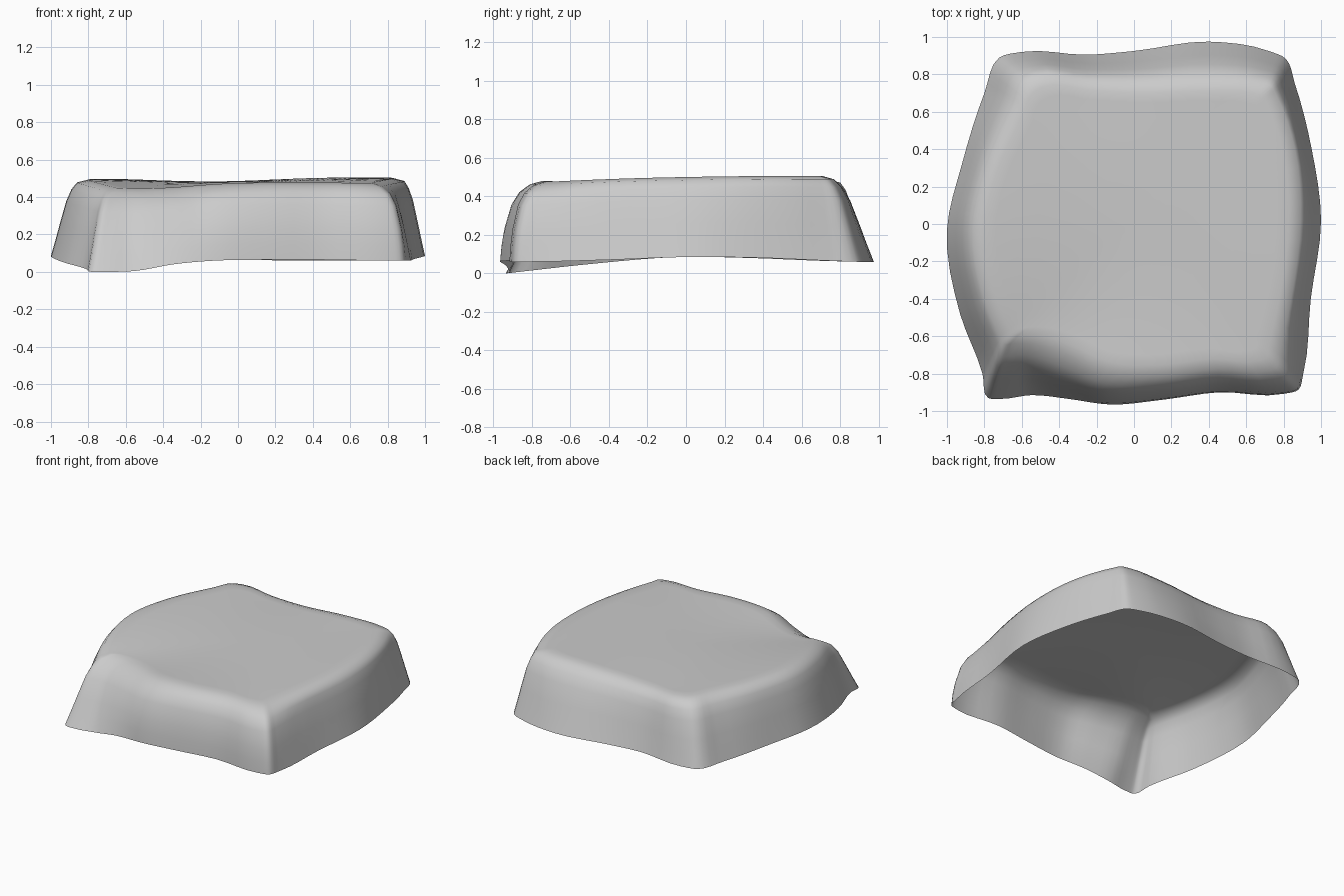
import bpy, bmesh
from mathutils import Vector

if "Cube" in bpy.data.objects:
    bpy.data.objects.remove(bpy.data.objects["Cube"])

# Bottom rim, counter-clockwise from the front left corner
rim = [(-.78,-.93,0), (-.71,-.935,0), (-.55,-.915,.005), (-.35,-.935,.04),
       (-.13,-.965,.06), (.15,-.94,.065), (.45,-.9,.065), (.80,-.908,.06),
       (.88,-.885,.06), (.905,-.80,.06), (.945,-.4,.07), (1,.02,.085),
       (.95,.4,.08), (.86,.75,.065), (.81,.885,.06), (.72,.925,.06),
       (.4,.975,.06), (0,.925,.065), (-.25,.905,.07), (-.6,.92,.06),
       (-.72,.89,.06), (-.8,.70,.065), (-.92,.32,.08), (-1,-.03,.085),
       (-.93,-.48,.05), (-.81,-.80,.015)]
# Matching rounded shoulder where the wall turns into the top
shoulder = [(-.69,-.645,.43), (-.65,-.64,.43), (-.53,-.645,.43), (-.37,-.69,.44),
            (-.15,-.79,.46), (.15,-.81,.468), (.45,-.775,.468), (.72,-.785,.46),
            (.76,-.77,.46), (.775,-.70,.465), (.84,-.4,.48), (.89,.02,.49),
            (.86,.4,.495), (.76,.69,.495), (.735,.735,.495), (.67,.755,.495),
            (.4,.765,.493), (0,.755,.475), (-.25,.77,.47), (-.52,.79,.48),
            (-.58,.755,.485), (-.64,.63,.487), (-.79,.3,.488), (-.86,-.03,.485),
            (-.80,-.40,.465), (-.715,-.60,.44)]


def smooth_loop(points, steps=4):
    """Closed spline through the points, with chord-length tangents."""
    p = [Vector(q) for q in points]
    n = len(p)
    d = [(p[(i + 1) % n] - p[i]).length for i in range(n)]
    tan = [((p[i] - p[i - 1]) / d[i - 1] * d[i]
            + (p[(i + 1) % n] - p[i]) / d[i] * d[i - 1]) / (d[i] + d[i - 1])
           for i in range(n)]
    out = []
    for i in range(n):
        j = (i + 1) % n
        for k in range(steps):
            t = k / steps
            out.append(p[i] * (2*t**3 - 3*t*t + 1) + p[j] * (3*t*t - 2*t**3)
                       + tan[i] * d[i] * (t**3 - 2*t*t + t)
                       + tan[j] * d[i] * (t**3 - t*t))
    return out


low, high = smooth_loop(rim), smooth_loop(shoulder)
n = len(low)
span = [(high[(i + 1) % n] - high[i - 1]).length for i in range(n)]


def top_height(q):
    """Smooth surface spanned by the shoulder loop, sagging at the middle."""
    total = weight = 0
    for p, s in zip(high, span):
        w = s / ((p.x - q.x)**2 + (p.y - q.y)**2 + .012)**1.5
        total += w * p.z
        weight += w
    sag = max(0, 1 - q.x**2 / .8) * max(0, 1 - q.y**2 / .7)
    return total / weight + .012 - .008 * sag


rings = []
# Wall: horizontal and vertical fractions; the front wall bulges more
for h, v in [(0, 0), (.17, .21), (.34, .43), (.58, .73), (.78, .89), (1, .985)]:
    ring = []
    for a, b in zip(low, high):
        front = max(0, min(1, (-a.y - .6) / .3)) * max(0, min(1, (a.x + .6) / .4))
        q = a.lerp(b, h - .9 * front * h * (1 - h))
        q.z = a.z + (b.z - a.z) * v
        ring.append(q)
    rings.append(ring)

# Top: rings closing on the centre
centre = Vector((0, 0, 0))
centre.z = top_height(centre)
for s in (.07, .14, .25, .4, .6, .8):
    ring = [b.lerp(centre, s) for b in high]
    for q in ring:
        q.z = top_height(q)
    rings.append(ring)

bm = bmesh.new()
vs = [[bm.verts.new(q) for q in r] for r in rings]
for r0, r1 in zip(vs, vs[1:]):
    for i in range(n):
        j = (i + 1) % n
        bm.faces.new((r0[i], r0[j], r1[j], r1[i]))
mid = bm.verts.new(centre)
for i in range(n):
    bm.faces.new((vs[-1][i], vs[-1][(i + 1) % n], mid))
for f in bm.faces:
    f.smooth = True

mesh = bpy.data.meshes.new("stone_slab_shell")
bm.to_mesh(mesh)
bm.free()
slab = bpy.data.objects.new("stone_slab_shell", mesh)
bpy.context.collection.objects.link(slab)
